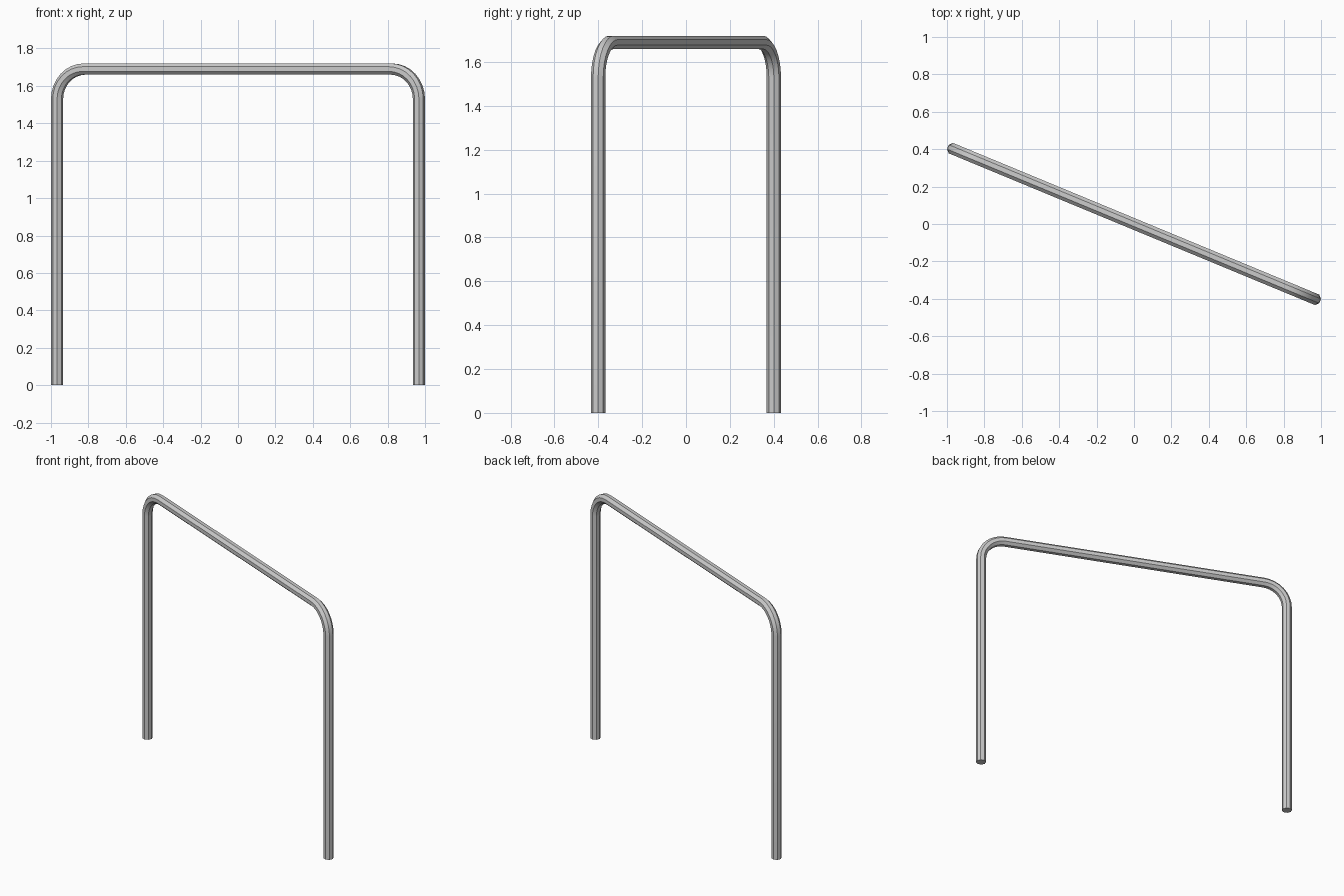
import bpy, bmesh
from math import sin, cos, pi, radians

if "Cube" in bpy.data.objects:
    bpy.data.objects.remove(bpy.data.objects["Cube"])

R, SIDES = 0.0325, 8          # tube radius and side count
HALF, TOP, BEND = 1.047, 1.69, 0.16
STEPS = 8                     # segments per bend

# Path in the frame's own plane: (u, z, tangent angle)
path = [(-HALF, 0, pi / 2)]
for i in range(STEPS + 1):
    a = pi / 2 * i / STEPS
    path.append((-HALF + BEND * (1 - cos(a)), TOP - BEND * (1 - sin(a)), pi / 2 - a))
path += [(-u, z, -t) for u, z, t in reversed(path)]

# Sweep an octagonal ring along the path
bm = bmesh.new()
rings = []
for u, z, t in path:
    ring = []
    for k in range(SIDES):
        b = 2 * pi * (k + 0.5) / SIDES
        n = R * cos(b)
        ring.append(bm.verts.new((u - n * sin(t), R * sin(b), z + n * cos(t))))
    rings.append(ring)
for r0, r1 in zip(rings, rings[1:]):
    for k in range(SIDES):
        j = (k + 1) % SIDES
        bm.faces.new((r0[k], r0[j], r1[j], r1[k]))
# Foot caps
bm.faces.new(rings[0])
bm.faces.new(rings[-1])
bmesh.ops.recalc_face_normals(bm, faces=bm.faces)

# Turn the hoop diagonally
rot = radians(-22.5)
for v in bm.verts:
    x, y, z = v.co
    v.co = (x * cos(rot) - y * sin(rot), x * sin(rot) + y * cos(rot), z)

mesh = bpy.data.meshes.new("tube_hoop")
bm.to_mesh(mesh)
bm.free()
hoop = bpy.data.objects.new("tube_hoop", mesh)
bpy.context.collection.objects.link(hoop)
bpy.context.view_layer.objects.active = hoop
hoop.select_set(True)
bpy.ops.object.shade_smooth_by_angle(angle=radians(30))
